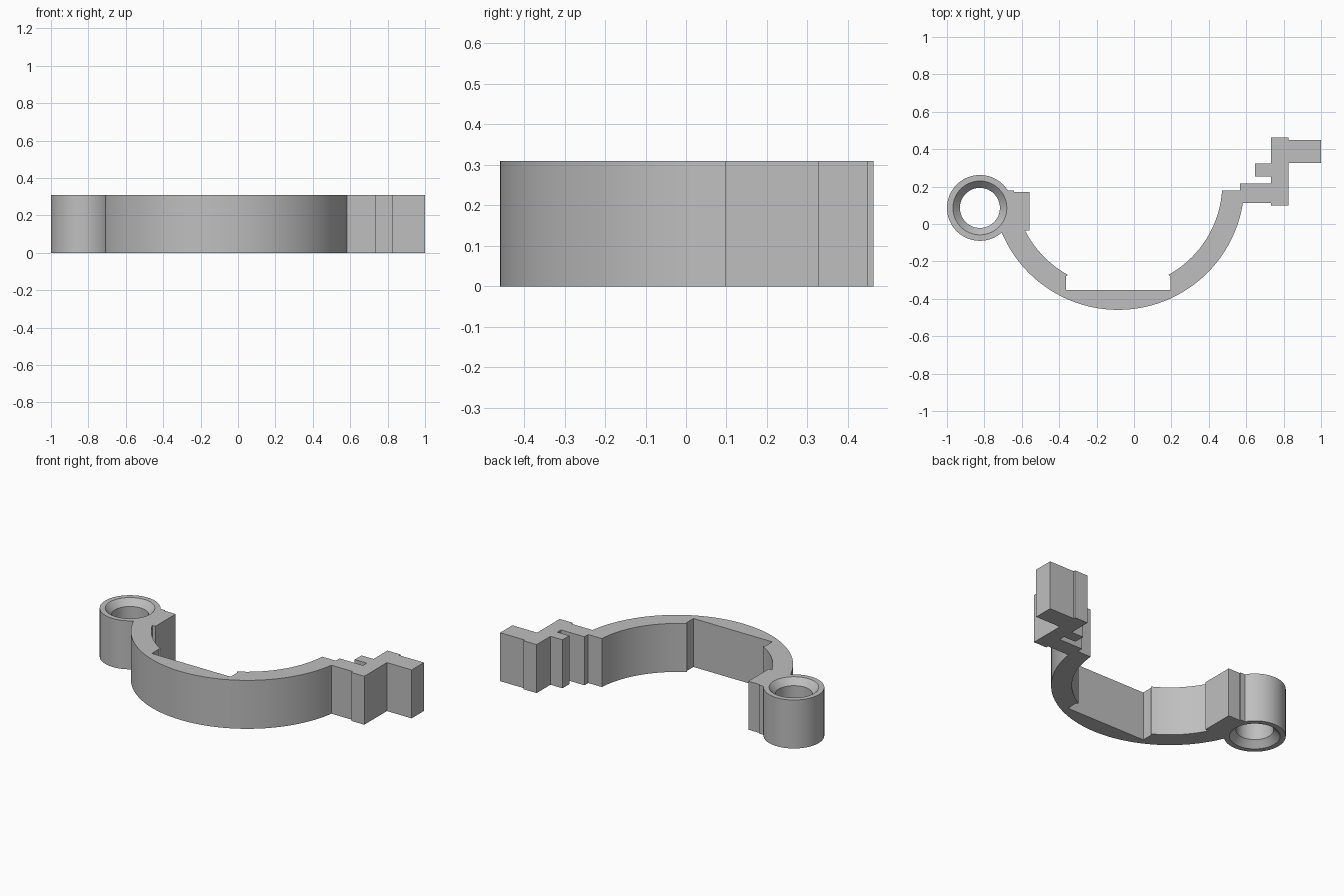
import bpy, bmesh
from math import sin, cos, radians, tau

HEIGHT = 0.31
BAND_CENTRE = (-0.085, 0.216)
RING_CENTRE = (-0.824, 0.086)

old = bpy.data.objects.get("Cube")
if old:
    bpy.data.objects.remove(old, do_unlink=True)

grey = bpy.data.materials.new("plain grey")
grey.use_nodes = True
colour = (0.52, 0.52, 0.52, 1)
grey.diffuse_color = colour
grey.node_tree.nodes["Principled BSDF"].inputs["Base Color"].default_value = colour


def finish(name, bm):
    bmesh.ops.recalc_face_normals(bm, faces=bm.faces[:])
    mesh = bpy.data.meshes.new(name)
    bm.to_mesh(mesh)
    bm.free()
    mesh.materials.append(grey)
    obj = bpy.data.objects.new(name, mesh)
    bpy.context.collection.objects.link(obj)
    bpy.ops.object.select_all(action="DESELECT")
    obj.select_set(True)
    bpy.context.view_layer.objects.active = obj
    bpy.ops.object.shade_smooth_by_angle(angle=radians(25))
    return obj


def arc(centre, radius, start, end, steps):
    angles = [radians(start + (end - start) * i / steps) for i in range(steps + 1)]
    return [(centre[0] + radius * cos(a), centre[1] + radius * sin(a)) for a in angles]


def prism(name, outline):
    bm = bmesh.new()
    base = bm.faces.new([bm.verts.new((x, y, 0)) for x, y in outline])
    top = bmesh.ops.extrude_face_region(bm, geom=[base], use_keep_orig=True)["geom"]
    verts = [g for g in top if isinstance(g, bmesh.types.BMVert)]
    bmesh.ops.translate(bm, verts=verts, vec=(0, 0, HEIGHT))
    return finish(name, bm)


def lathe(name, centre, profile, steps):
    bm = bmesh.new()
    rows = [[bm.verts.new((centre[0] + r * cos(tau * i / steps),
                           centre[1] + r * sin(tau * i / steps), z))
             for r, z in profile] for i in range(steps)]
    n = len(profile)
    for i in range(steps):
        a, b = rows[i], rows[(i + 1) % steps]
        for j in range(n):
            k = (j + 1) % n
            bm.faces.new((a[j], b[j], b[k], a[k]))
    return finish(name, bm)


# Curved band with a flat-bottomed recess, plus the tab beside the hinge
outer = arc(BAND_CENTRE, 0.675, -157.2, -3.2, 72)
inner_right = arc(BAND_CENTRE, 0.557, -3.9, -61.2, 28)
recess = [(0.194, -0.28), (0.194, -0.352), (-0.364, -0.352), (-0.364, -0.28)]
inner_left = arc(BAND_CENTRE, 0.557, -118.8, -153.2, 18)
tab = [(-0.56, -0.035), (-0.56, 0.17), (-0.641, 0.17), (-0.641, 0.178), (-0.675, 0.178)]
hinge_seat = arc(RING_CENTRE, 0.17, 31, -47, 20)
prism("clamp_band", outer + inner_right + recess + inner_left + tab + hinge_seat)

# Hinge ring with a chamfered bore at both ends
bore, rim, wall, chamfer = 0.107, 0.144, 0.176, 0.04
lathe("hinge_ring", RING_CENTRE,
      [(bore, chamfer), (rim, 0), (wall, 0), (wall, HEIGHT),
       (rim, HEIGHT), (bore, HEIGHT - chamfer)], 72)

# Stepped latch with a small catch and an outer finger grip
prism("latch", [
    (0.567, 0.113), (0.733, 0.113), (0.733, 0.098), (0.825, 0.098),
    (0.825, 0.327), (1.0, 0.327), (1.0, 0.45), (0.825, 0.45),
    (0.825, 0.463), (0.733, 0.463), (0.733, 0.323), (0.648, 0.323),
    (0.648, 0.254), (0.733, 0.254), (0.733, 0.216), (0.567, 0.216)])
